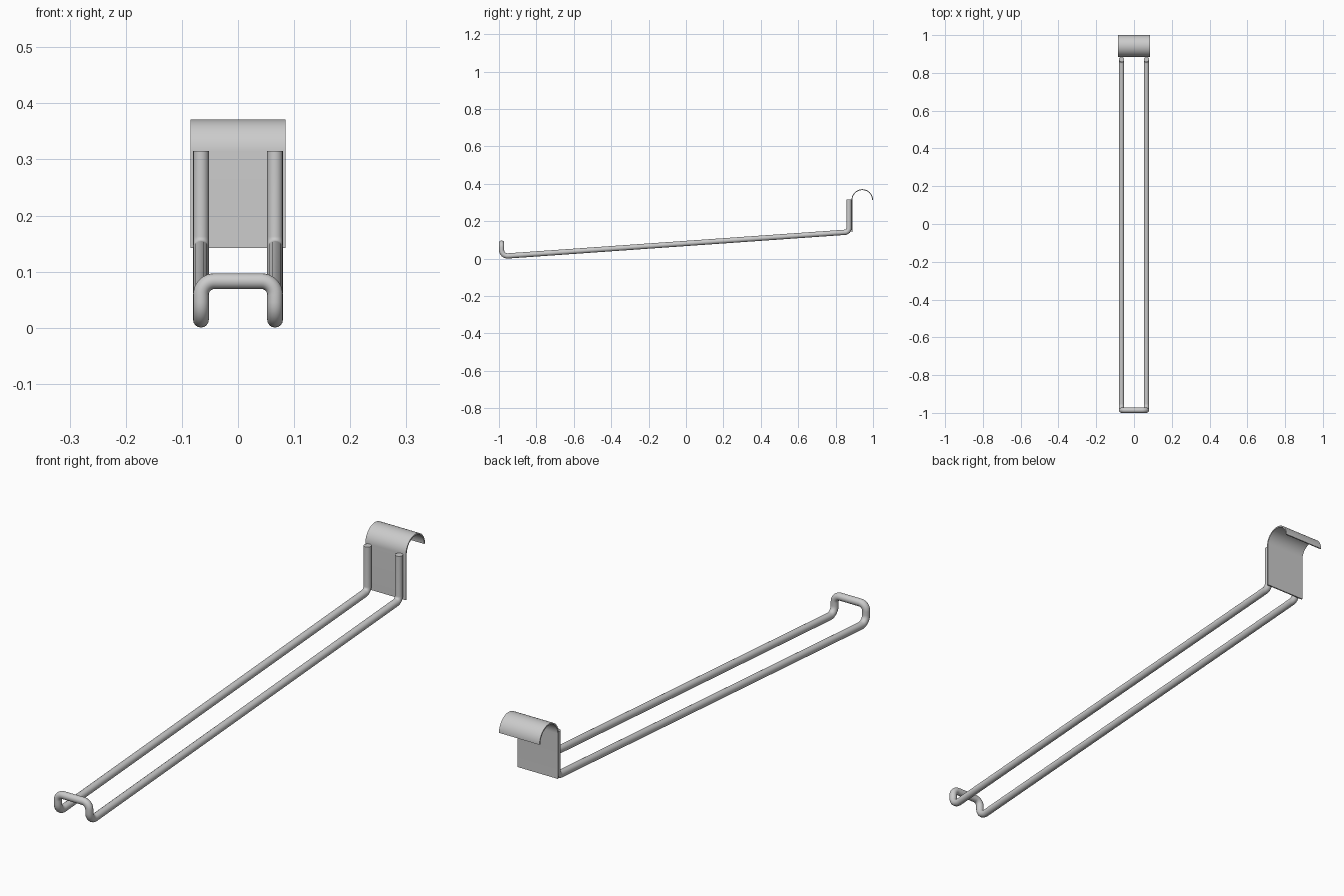
import bpy, bmesh
from math import sin, cos, pi, tan
from mathutils import Vector

if "Cube" in bpy.data.objects:
    bpy.data.objects.remove(bpy.data.objects["Cube"])

WIRE_R = 0.014


def fillet(points, radii, steps=8):
    """Round the inner corners of a 3D polyline with circular arcs."""
    pts = [Vector(p) for p in points]
    out = [pts[0]]
    for a, b, c, r in zip(pts, pts[1:], pts[2:], radii):
        u, v = (a - b).normalized(), (c - b).normalized()
        half = u.angle(v) / 2
        t = r / tan(half)
        centre = b + (u + v).normalized() * (r / sin(half))
        s, e = b + u * t - centre, b + v * t - centre
        total = s.angle(e)
        for i in range(steps + 1):
            f = i / steps
            out.append(centre + (s * sin((1 - f) * total) + e * sin(f * total)) / sin(total))
    out.append(pts[-1])
    return out


def smooth(ob):
    bpy.ops.object.select_all(action='DESELECT')
    ob.select_set(True)
    bpy.context.view_layer.objects.active = ob
    bpy.ops.object.shade_smooth_by_angle(angle=0.7)


# Bent wire: one continuous rod, mirrored side path joined by the front crossbar
side = [(0.066, 0.871, 0.315), (0.066, 0.871, 0.142),
        (0.066, -0.986, 0.012), (0.066, -0.986, 0.083)]
path = side + [(-x, y, z) for x, y, z in reversed(side)]
curve = bpy.data.curves.new("wire_prong", 'CURVE')
curve.dimensions = '3D'
curve.bevel_depth = WIRE_R
curve.bevel_resolution = 6
curve.use_fill_caps = True
spline = curve.splines.new('POLY')
pts = fillet(path, [0.022, 0.032, 0.024, 0.024, 0.032, 0.022])
spline.points.add(len(pts) - 1)
for sp, p in zip(spline.points, pts):
    sp.co = (*p, 1)
wire = bpy.data.objects.new("wire_prong", curve)
bpy.context.collection.objects.link(wire)
wire.select_set(True)
bpy.context.view_layer.objects.active = wire
bpy.ops.object.convert(target='MESH')
smooth(bpy.context.object)

# Hook plate: thin flat back that curls over into a half-round hook
R, T, CY, CZ, W = 0.0575, 0.005, 0.9425, 0.3135, 0.085
arc = [pi - pi * i / 32 for i in range(33)]
outer = [(CY - R, 0.142)] + [(CY + R * cos(a), CZ + R * sin(a)) for a in arc]
r = R - T
inner = [(CY - r, 0.142)] + [(CY + r * cos(a), CZ + r * sin(a)) for a in arc]
bm = bmesh.new()
rows = [[bm.verts.new((x, y, z)) for y, z in prof]
        for x, prof in ((-W, outer), (W, outer), (W, inner), (-W, inner))]
for a, b in zip(rows, rows[1:] + rows[:1]):
    for i in range(len(outer) - 1):
        bm.faces.new((a[i], b[i], b[i + 1], a[i + 1]))
for end in (0, -1):
    bm.faces.new([row[end] for row in rows])
bmesh.ops.recalc_face_normals(bm, faces=bm.faces)
mesh = bpy.data.meshes.new("hook_plate")
bm.to_mesh(mesh)
bm.free()
plate = bpy.data.objects.new("hook_plate", mesh)
bpy.context.collection.objects.link(plate)
smooth(plate)
